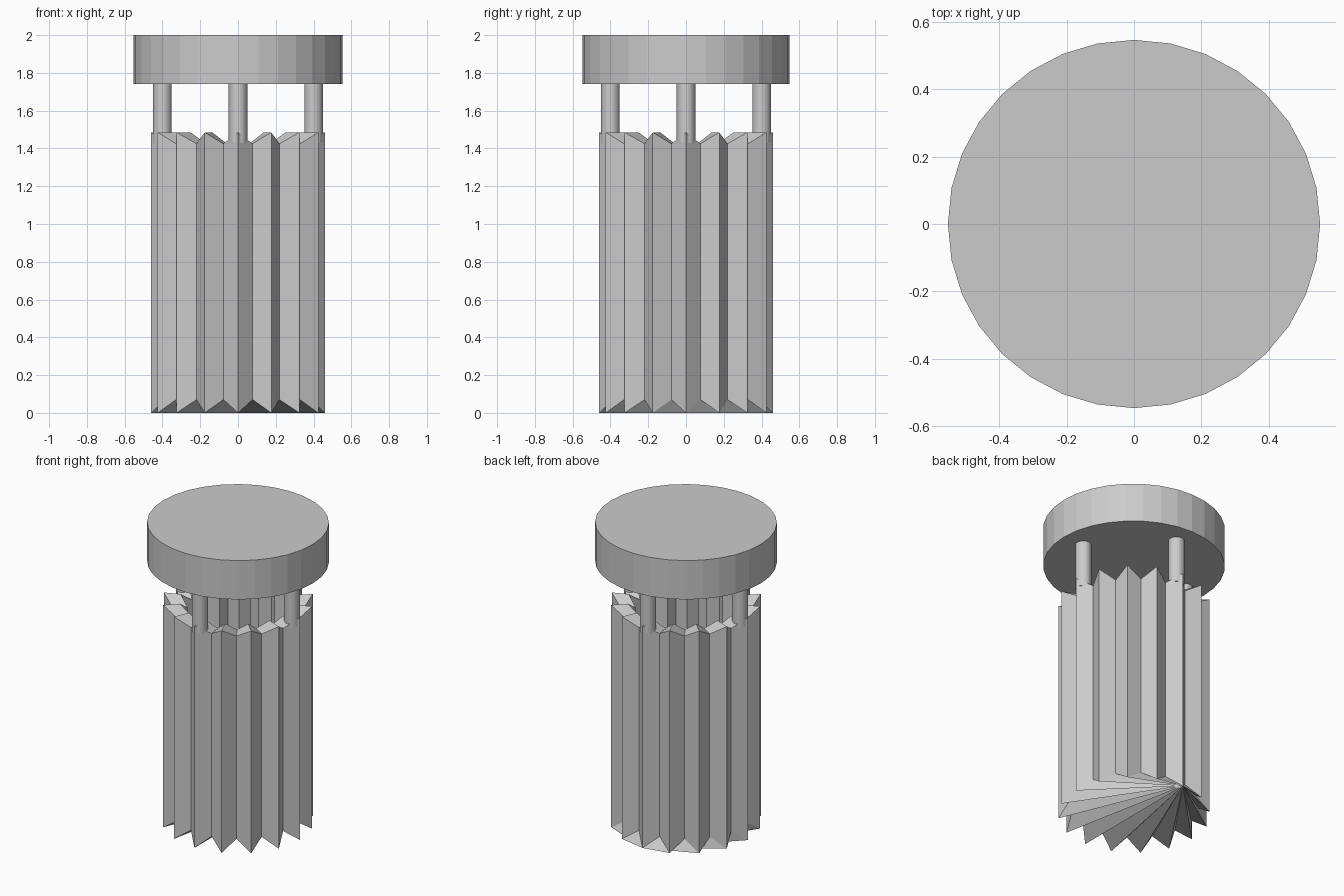
import bpy, bmesh, math

if "Cube" in bpy.data.objects:
    bpy.data.objects.remove(bpy.data.objects["Cube"])

TEETH = 16


def make_object(name, bm):
    bmesh.ops.recalc_face_normals(bm, faces=bm.faces)
    mesh = bpy.data.meshes.new(name)
    bm.to_mesh(mesh)
    bm.free()
    obj = bpy.data.objects.new(name, mesh)
    bpy.context.collection.objects.link(obj)
    return obj


def cylinder(name, r, z0, z1, x=0, y=0, sides=32):
    bpy.ops.mesh.primitive_cylinder_add(
        vertices=sides, radius=r, depth=z1 - z0, location=(x, y, (z0 + z1) / 2))
    obj = bpy.context.object
    obj.name = name
    return obj


def star_ring(bm, r_peak, r_valley, z_peak, z_valley):
    # Alternating peaks and valleys, starting with the peak at +y
    ring = []
    for i in range(TEETH * 2):
        a = math.pi / 2 + i * math.pi / TEETH
        r, z = (r_valley, z_valley) if i % 2 else (r_peak, z_peak)
        ring.append(bm.verts.new((r * math.cos(a), r * math.sin(a), z)))
    return ring


def bridge(bm, a, b):
    n = len(a)
    for i in range(n):
        j = (i + 1) % n
        bm.faces.new((a[i], a[j], b[j], b[i]))


def fan(bm, ring):
    for i in range(1, len(ring) - 1):
        bm.faces.new((ring[0], ring[i], ring[i + 1]))


# Pleated hollow body with zigzag top and bottom edges
bm = bmesh.new()
rings = [
    star_ring(bm, 0.46, 0.395, 0.0, 0.07),
    star_ring(bm, 0.46, 0.395, 1.485, 1.425),
    star_ring(bm, 0.355, 0.305, 1.485, 1.425),
    star_ring(bm, 0.355, 0.305, 0.10, 0.10),
]
for lower, upper in zip(rings, rings[1:]):
    bridge(bm, lower, upper)
fan(bm, rings[0])
bm.faces.new(rings[3])
make_object("pleated_body", bm)

# Four posts standing on the rim
for k in range(4):
    a = k * math.pi / 2
    cylinder(f"lid_post_{k + 1}", 0.049, 1.43, 1.76,
             0.4 * math.cos(a), 0.4 * math.sin(a))

# Round lid
lid = cylinder("lid", 0.55, 1.74, 2.0)
lid.scale = (1.005, 0.994, 1)
